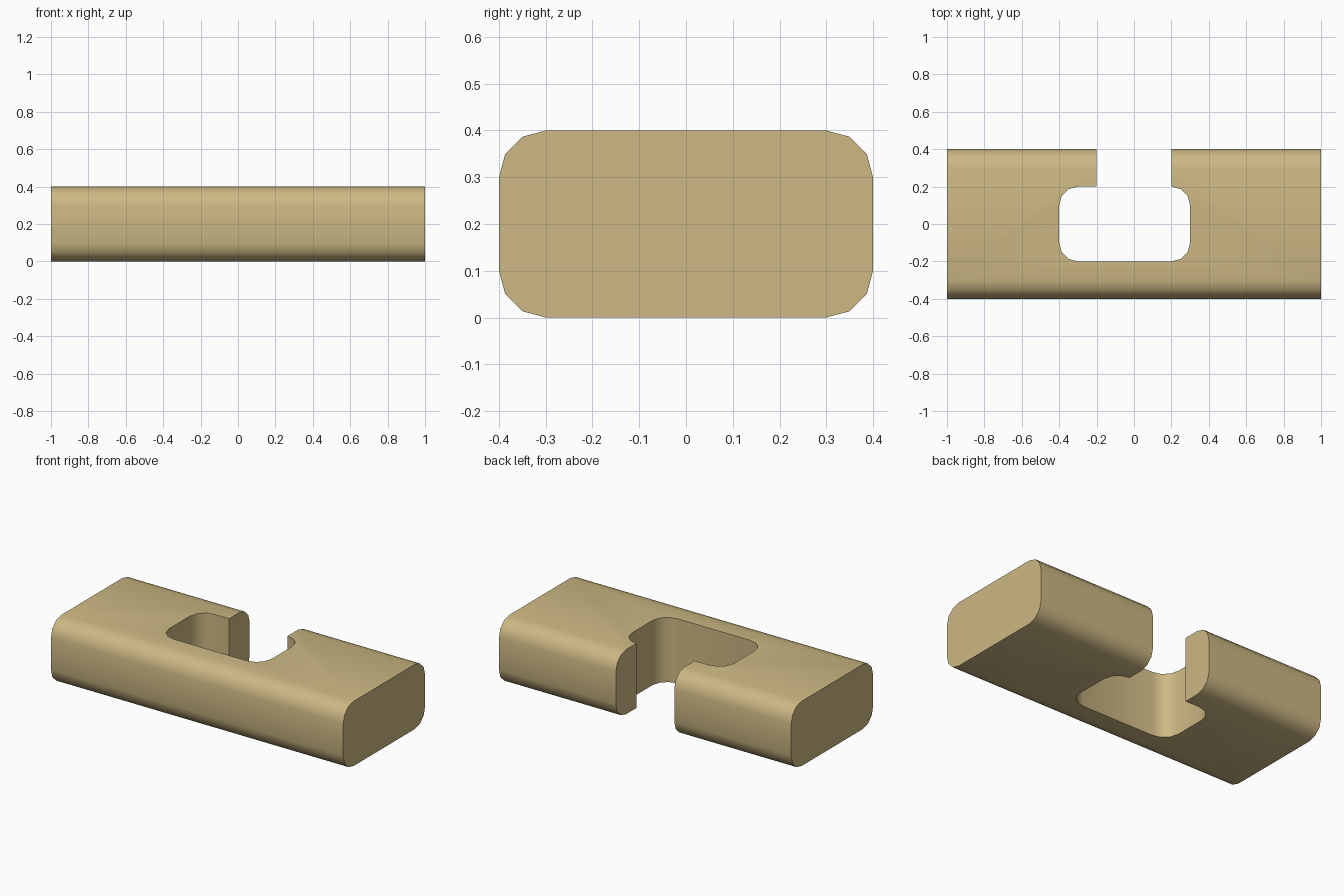
import bpy, bmesh, math
from mathutils import Vector

if "Cube" in bpy.data.objects:
    bpy.data.objects.remove(bpy.data.objects["Cube"])


def rounded_rect(u0, u1, v0, v1, r, segments=3):
    # Counter-clockwise outline, starting with the lower right corner
    pts = []
    corners = [(u1 - r, v0 + r, -90), (u1 - r, v1 - r, 0),
               (u0 + r, v1 - r, 90), (u0 + r, v0 + r, 180)]
    for cu, cv, start in corners:
        for i in range(segments + 1):
            a = math.radians(start + 90 * i / segments)
            pts.append((cu + r * math.cos(a), cv + r * math.sin(a)))
    return pts


def extrude_profile(name, points, direction):
    bm = bmesh.new()
    face = bm.faces.new([bm.verts.new(p) for p in points])
    geom = bmesh.ops.extrude_face_region(bm, geom=[face], use_keep_orig=True)["geom"]
    moved = [g for g in geom if isinstance(g, bmesh.types.BMVert)]
    bmesh.ops.translate(bm, verts=moved, vec=Vector(direction))
    bmesh.ops.recalc_face_normals(bm, faces=bm.faces)
    mesh = bpy.data.meshes.new(name)
    bm.to_mesh(mesh)
    bm.free()
    obj = bpy.data.objects.new(name, mesh)
    bpy.context.collection.objects.link(obj)
    return obj


# Long bar with rounded lengthwise edges
bar = extrude_profile("slotted_bar",
                      [(-1, y, z) for y, z in rounded_rect(-0.4, 0.4, 0, 0.4, 0.1)],
                      (2, 0, 0))

# Keyhole cutter: rounded pocket opening to the back through a narrower slot
pocket = rounded_rect(-0.4, 0.3, -0.2, 0.2, 0.1)
outline = pocket[:8] + [(0.2, 0.6), (-0.2, 0.6), (-0.2, 0.2)] + pocket[8:]
cutter = extrude_profile("slot_cutter", [(x, y, -0.2) for x, y in outline], (0, 0, 0.8))
cutter.hide_render = True

bpy.ops.object.select_all(action='DESELECT')
bpy.context.view_layer.objects.active = bar
bar.select_set(True)
cut = bar.modifiers.new("slot", 'BOOLEAN')
cut.operation = 'DIFFERENCE'
cut.solver = 'EXACT'
cut.object = cutter
bpy.ops.object.modifier_apply(modifier=cut.name)
bpy.data.objects.remove(cutter)

# Tan finish, smooth rounded edges
mat = bpy.data.materials.new("tan")
mat.diffuse_color = (0.61, 0.48, 0.23, 1)
mat.use_nodes = True
mat.node_tree.nodes["Principled BSDF"].inputs["Base Color"].default_value = mat.diffuse_color
bar.data.materials.clear()
bar.data.materials.append(mat)
bpy.ops.object.shade_smooth_by_angle(angle=math.radians(35))
